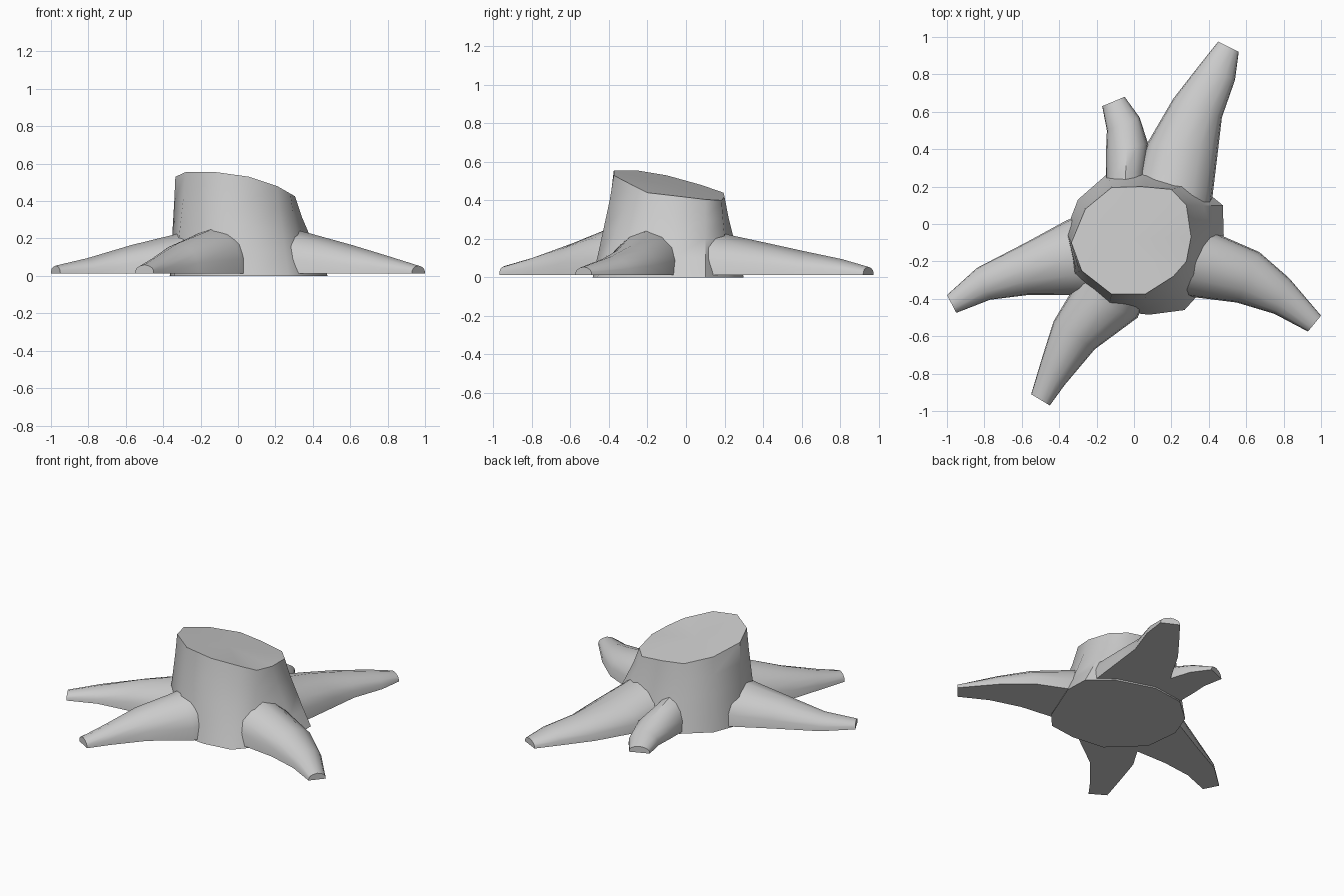
import bpy, bmesh, math


def make_object(name, rings, cap_center=None):
    """Skin a stack of closed rings and cap both ends."""
    bm = bmesh.new()
    loops = [[bm.verts.new(p) for p in ring] for ring in rings]
    n = len(loops[0])
    for a, b in zip(loops, loops[1:]):
        for i in range(n):
            j = (i + 1) % n
            bm.faces.new((a[i], a[j], b[j], b[i]))
    bm.faces.new(loops[0][::-1])
    if cap_center:
        c = bm.verts.new(cap_center)
        for i in range(n):
            bm.faces.new((loops[-1][i], loops[-1][(i + 1) % n], c))
    else:
        bm.faces.new(loops[-1])
    bmesh.ops.recalc_face_normals(bm, faces=bm.faces)
    mesh = bpy.data.meshes.new(name)
    bm.to_mesh(mesh)
    bm.free()
    obj = bpy.data.objects.new(name, mesh)
    bpy.context.collection.objects.link(obj)
    bpy.context.view_layer.objects.active = obj
    obj.select_set(True)
    bpy.ops.object.shade_smooth_by_angle(angle=math.radians(40))
    obj.select_set(False)
    return obj


# Trunk: slanted cut rim above a wider foot
rim = [(-0.12, -0.375, 0.555), (0.06, -0.375, 0.53), (0.21, -0.28, 0.48),
       (0.28, -0.2, 0.44), (0.305, -0.07, 0.425), (0.28, 0.1, 0.405),
       (0.2, 0.185, 0.40), (0.04, 0.2, 0.42), (-0.12, 0.195, 0.44),
       (-0.26, 0.08, 0.48), (-0.335, -0.1, 0.53), (-0.28, -0.25, 0.555)]
foot = [(-0.14, -0.46), (0.08, -0.485), (0.27, -0.46), (0.36, -0.36),
        (0.48, -0.06), (0.475, 0.1), (0.33, 0.22), (0.08, 0.3),
        (-0.14, 0.27), (-0.3, 0.13), (-0.365, -0.04), (-0.34, -0.27)]
trunk_rings = []
for t, spread in ((0, 1), (0.25, 0.72), (0.5, 0.46), (0.75, 0.2), (1, 0)):
    trunk_rings.append([(r[0] + (f[0] - r[0]) * spread,
                         r[1] + (f[1] - r[1]) * spread, r[2] * t)
                        for r, f in zip(rim, foot)])
make_object("trunk", trunk_rings, (-0.02, -0.08, 0.48))

# Half-dome root section: (position across, share of height)
arch = [(0, 0), (0.02, 0.35), (0.09, 0.64), (0.26, 0.87), (0.5, 1),
        (0.74, 0.87), (0.91, 0.64), (0.98, 0.35), (1, 0)]

# Each root: left edge, right edge and top height from trunk to tip
roots = {
    "front_left_root": [(-0.28, -0.27, 0.06, -0.4, 0.27), (-0.34, -0.37, 0.02, -0.5, 0.24),
                        (-0.43, -0.52, -0.21, -0.67, 0.175), (-0.49, -0.71, -0.37, -0.86, 0.105),
                        (-0.55, -0.91, -0.45, -0.97, 0.055)],
    "left_root": [(-0.25, 0.06, -0.22, -0.38, 0.25), (-0.36, 0.02, -0.33, -0.38, 0.22),
                  (-0.57, -0.095, -0.57, -0.38, 0.165), (-0.84, -0.235, -0.77, -0.405, 0.095),
                  (-1.0, -0.38, -0.95, -0.475, 0.05)],
    "right_root": [(0.3, 0.0, 0.2, -0.37, 0.26), (0.44, -0.05, 0.31, -0.39, 0.23),
                   (0.67, -0.15, 0.55, -0.42, 0.165), (0.83, -0.29, 0.75, -0.48, 0.11),
                   (1.0, -0.49, 0.93, -0.575, 0.05)],
    "back_right_root": [(0.0, 0.2, 0.4, 0.04, 0.25), (0.03, 0.31, 0.42, 0.15, 0.22),
                        (0.07, 0.43, 0.45, 0.4, 0.18), (0.21, 0.67, 0.47, 0.57, 0.135),
                        (0.35, 0.85, 0.54, 0.77, 0.095), (0.45, 0.975, 0.56, 0.92, 0.05)],
    "back_small_root": [(-0.15, 0.14, 0.06, 0.14, 0.24), (-0.15, 0.26, 0.06, 0.28, 0.2),
                        (-0.15, 0.38, 0.075, 0.43, 0.145), (-0.145, 0.5, 0.03, 0.57, 0.1),
                        (-0.17, 0.63, -0.05, 0.68, 0.05)],
}
for name, stations in roots.items():
    sections = []
    for lx, ly, rx, ry, h in stations:
        bow = 0 if h > 0.06 else 0.005
        sections.append([(lx + (rx - lx) * u, ly + (ry - ly) * u,
                          0.012 + (h + bow - 0.012) * v) for u, v in arch])
    make_object(name, sections)
